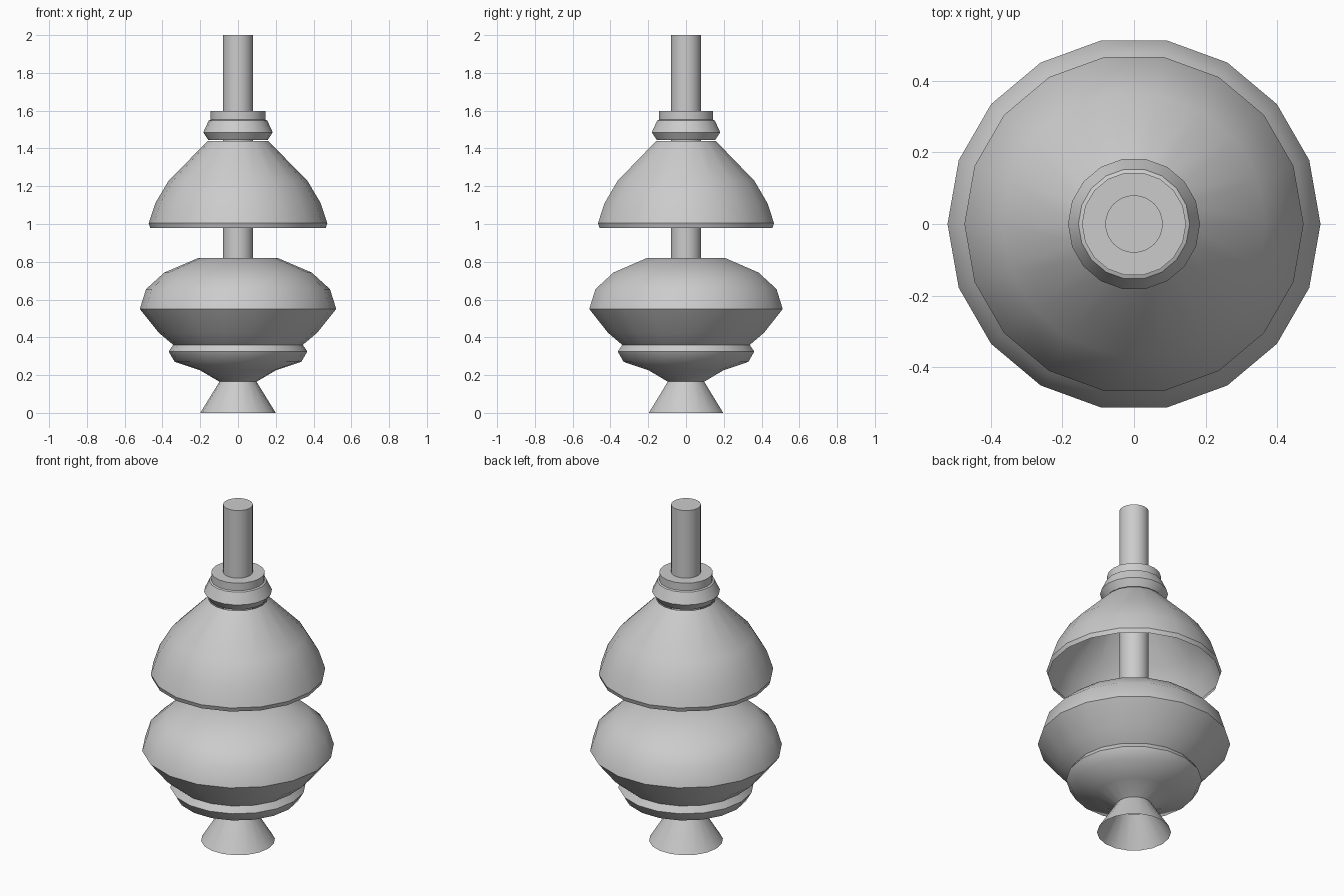
import bpy, bmesh, math

if "Cube" in bpy.data.objects:
    bpy.data.objects.remove(bpy.data.objects["Cube"])


def lathe(name, profile, sides=18, angle=30):
    """Spin an (r, z) profile around z; r = 0 closes the end with a flat cap."""
    bm = bmesh.new()
    rings = []
    for r, z in profile:
        if r == 0:
            rings.append([bm.verts.new((0, 0, z))] * sides)
        else:
            rings.append([bm.verts.new((r * math.cos(2 * math.pi * i / sides),
                                        r * math.sin(2 * math.pi * i / sides), z))
                          for i in range(sides)])
    for a, b in zip(rings, rings[1:]):
        for i in range(sides):
            j = (i + 1) % sides
            corners = list(dict.fromkeys([a[i], a[j], b[j], b[i]]))
            bm.faces.new(corners)
    me = bpy.data.meshes.new(name)
    bm.to_mesh(me)
    bm.free()
    ob = bpy.data.objects.new(name, me)
    bpy.context.collection.objects.link(ob)
    bpy.ops.object.select_all(action='DESELECT')
    ob.select_set(True)
    bpy.context.view_layer.objects.active = ob
    bpy.ops.object.shade_smooth_by_angle(angle=math.radians(angle))
    return ob


# Flared foot and bulging bowl in one turned piece
lathe("foot_and_bowl", [
    (0.20, 0), (0.098, 0.165), (0.20, 0.225), (0.335, 0.27), (0.367, 0.325),
    (0.343, 0.36), (0.42, 0.425), (0.52, 0.55), (0.487, 0.655),
    (0.39, 0.743), (0.21, 0.82), (0, 0.82)], angle=50)

# Open bell shade with a thin lower rim
lathe("shade", [
    (0.465, 0.98), (0.473, 1.005), (0.438, 1.11), (0.368, 1.228),
    (0.16, 1.44)], angle=35)

# Stepped collar on top of the shade
lathe("collar", [
    (0.08, 1.445), (0.157, 1.445), (0.184, 1.485), (0.155, 1.548),
    (0.145, 1.552), (0.145, 1.597), (0, 1.597)])

# Central pole
lathe("pole", [(0, 0.8), (0.08, 0.8), (0.08, 2.0), (0, 2.0)], sides=32)
